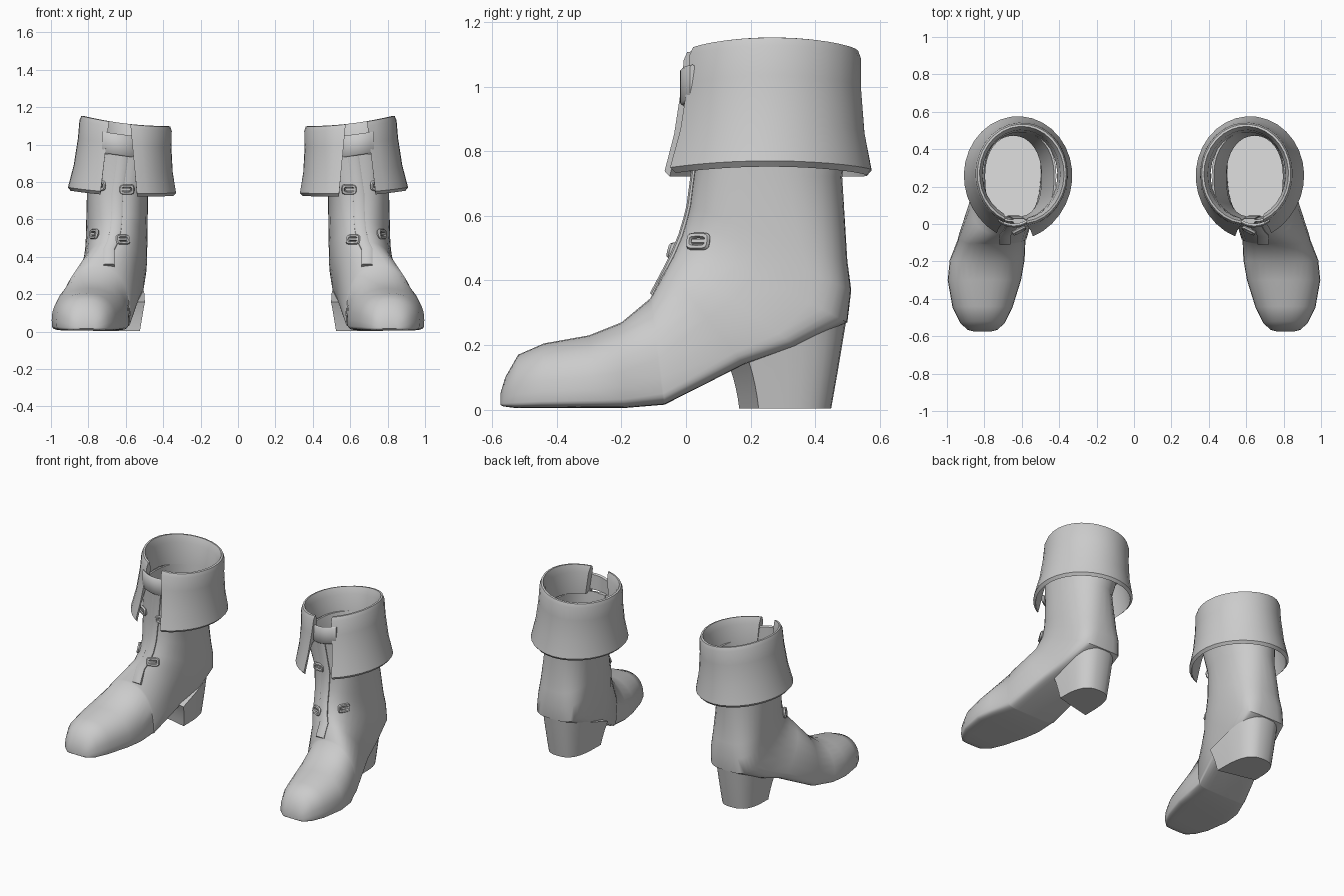
import bpy, bmesh, math
from mathutils import Vector, Matrix
from mathutils.bvhtree import BVHTree

cube = bpy.data.objects.get("Cube")
if cube:
    bpy.data.objects.remove(cube, do_unlink=True)

GREY = (0.6, 0.6, 0.6, 1)
leather = bpy.data.materials.new("grey leather")
leather.use_nodes = True
leather.diffuse_color = GREY
leather.node_tree.nodes["Principled BSDF"].inputs["Base Color"].default_value = GREY


def finish(name, bm, angle):
    """Make a smooth object of the left boot's part and mirror it to the right."""
    bmesh.ops.recalc_face_normals(bm, faces=bm.faces)
    mesh = bpy.data.meshes.new(name)
    bm.to_mesh(mesh)
    bm.free()
    mesh.materials.append(leather)
    ob = bpy.data.objects.new(name, mesh)
    bpy.context.collection.objects.link(ob)
    bpy.ops.object.select_all(action='DESELECT')
    ob.select_set(True)
    bpy.context.view_layer.objects.active = ob
    bpy.ops.object.shade_smooth_by_angle(angle=math.radians(angle))
    ob.modifiers.new("other boot", 'MIRROR').use_mirror_merge = False


def loft(bm, rings, closed=False):
    """Skin rings of points; cap the ends, or join the last ring to the first."""
    rows = [[bm.verts.new(p) for p in ring] for ring in rings]
    pairs = list(zip(rows, rows[1:]))
    if closed:
        pairs.append((rows[-1], rows[0]))
    else:
        bm.faces.new(rows[0])
        bm.faces.new(rows[-1])
    for a, b in pairs:
        for i in range(len(a)):
            j = (i + 1) % len(a)
            bm.faces.new((a[i], a[j], b[j], b[i]))
    return bm


def power(value, exponent):
    return math.copysign(abs(value) ** exponent, value)


def section(front, back, cx, width, inset=0, sides=32):
    """Ring between a front and a back point; the steeper, the flatter its sole."""
    a = Vector((cx, front[0] + inset, front[1]))
    b = Vector((cx, back[0] - inset, back[1]))
    steep = (a.z - b.z) / (a - b).length
    flat = min(1, max(0, (steep - 0.2) / 0.4))
    middle = a.lerp(b, 0.5 + 0.25 * steep)
    ring = []
    for i in range(sides):
        t = math.tau * i / sides
        c, s = math.cos(t), math.sin(t)
        end, e = (a, 0.75 + 0.13 * steep) if c > 0 else (b, 0.95 - 0.63 * flat)
        p = middle + (end - middle) * abs(c) ** e
        p.x += (width - inset) * power(s, e)
        ring.append(p)
    return ring


# Foot and shaft: sections fan from the toe round the ankle and up
toe = [
    ((-.575, .05), (-.575, .015), .81, .045),
    ((-.56, .1), (-.567, .01), .81, .08),
    ((-.52, .17), (-.53, .005), .81, .12),
    ((-.44, .205), (-.45, .005), .81, .16),
    ((-.3, .23), (-.3, .005), .8, .196),
    ((-.2, .27), (-.19, .005), .785, .2),
    ((-.11, .345), (-.07, .015), .76, .18)]
upper = [
    ((-.105, .355), (-.065, .016), .757, .184),
    ((-.06, .44), (.18, .14), .7, .17),
    ((-.04, .48), (.34, .195), .67, .168),
    ((-.015, .54), (.5, .27), .655, .168),
    ((0, .59), (.512, .37), .65, .165),
    ((.01, .63), (.5, .46), .648, .165),
    ((.025, .74), (.484, .72), .645, .163),
    ((.01, .95), (.51, .95), .615, .2)]
rings = [section(*s) for s in toe + upper]
lining = [section(*s, inset=.012) for s in reversed(upper[-5:])]
body = loft(bmesh.new(), rings + lining)
bmesh.ops.recalc_face_normals(body, faces=body.faces)
surface = BVHTree.FromBMesh(body)
finish("boot_body", body, 45)

# Heel: D-shaped block with a slanted, hollowed front
rings = []
for level in range(6):
    t = level / 5
    width = .126 + .026 * t
    back = .45 + .047 * t
    ring = []
    for i in range(17):
        a = math.pi * i / 16
        side = -power(math.cos(a), .75)
        front = .195 - .02 * t - .02 * t * t + .03 * side
        y = front + (back - front) * math.sin(a) ** .6
        top = .165 + (y - .15) * .33
        ring.append((.65 + width * side, y, .004 + (top - .004) * t))
    rings.append(ring)
finish("heel", loft(bmesh.new(), rings), 40)

# Turned-down cuff: radius and height profile swept round the leg, open in front
profile = [(.2, .93), (.208, 1.07), (.226, 1.116), (.238, 1.114), (.247, 1.09), (.25, 1),
           (.265, .86), (.29, .745), (.275, .728), (.25, .86), (.23, .93)]
STEPS = 28
rings = []
for step in range(STEPS + 1):
    ring = []
    for radius, z in profile:
        drop = min(1, max(0, (1.11 - z) / .37))
        cx = .6 + .02 * drop
        inner = math.asin((cx - .575 + .035 * drop) / radius)
        outer = math.asin((.69 + .045 * drop - cx) / radius)
        a = outer + (math.tau - inner - outer) * step / STEPS
        x = cx + radius * math.sin(a)
        y = .268 - .01 * drop - (radius + .028) * math.cos(a)
        y -= .022 * drop * max(0, math.cos(a)) ** 4
        tilt = (.12 - .07 * drop) * (x - .6)
        arch = .014 * math.sin(a) ** 2
        ring.append((x, y, z + tilt + arch - .004))
    rings.append(ring)
finish("cuff", loft(bmesh.new(), rings), 50)

# Front placket: raised strip up the front of the shaft
half = [(.03, -.02), (.03, .004), (.022, .009)]
outline = [(-x, d) for x, d in half] + half[::-1]
rings = []
for front, back, cx, width in upper:
    slope = (front[1] - back[1]) / (back[0] - front[0])
    out = Vector((0, -1, min(slope, .8))).normalized()
    base = Vector((min(cx, .69), *front))
    rings.append([base + Vector((x, 0, 0)) + out * d for x, d in outline])
finish("placket", loft(bmesh.new(), rings), 35)

# Strap bridging the cuff opening
rings = []
for i in range(11):
    u = i / 5 - 1
    x, y, z = .642 + .085 * u, -.018 + .03 * u * u, 1 + .012 * u
    lower = [(.02, -.05), (.008, -.057), (0, -.05)]
    edge = lower + [(depth, -height) for depth, height in reversed(lower)]
    rings.append([(x, y + depth, z + height) for depth, height in edge])
finish("strap", loft(bmesh.new(), rings), 50)


def add_buckle(bm, x, z):
    """Rounded loop with a short tongue, laid on the boot's surface."""
    hit, normal, _, _ = surface.ray_cast(Vector((x, -1, z)), Vector((0, 1, 0)))
    side = Vector((0, 0, 1)).cross(normal).normalized()
    frame = Matrix((side, normal.cross(side), normal)).transposed().to_4x4()
    place = Matrix.Translation(hit + normal * .006) @ frame
    rings = []
    for i in range(16):
        a = math.tau * i / 16
        c, s = power(math.cos(a), .5), power(math.sin(a), .5)
        ring = []
        for j in range(6):
            b = math.tau * j / 6
            r = .009 * math.cos(b)
            ring.append(place @ Vector(((.032 + r) * c, (.019 + r) * s, .011 * math.sin(b))))
        rings.append(ring)
    loft(bm, rings, closed=True)
    tongue = Matrix.Translation((.005, 0, 0)) @ Matrix.Diagonal((.05, .011, .016, 1))
    bmesh.ops.create_cube(bm, size=1, matrix=place @ tongue)


# Two pairs of buckles beside the placket
buckles = bmesh.new()
for x, z in ((.74, .78), (.595, .76), (.765, .52), (.618, .49)):
    add_buckle(buckles, x, z)
finish("buckles", buckles, 50)
